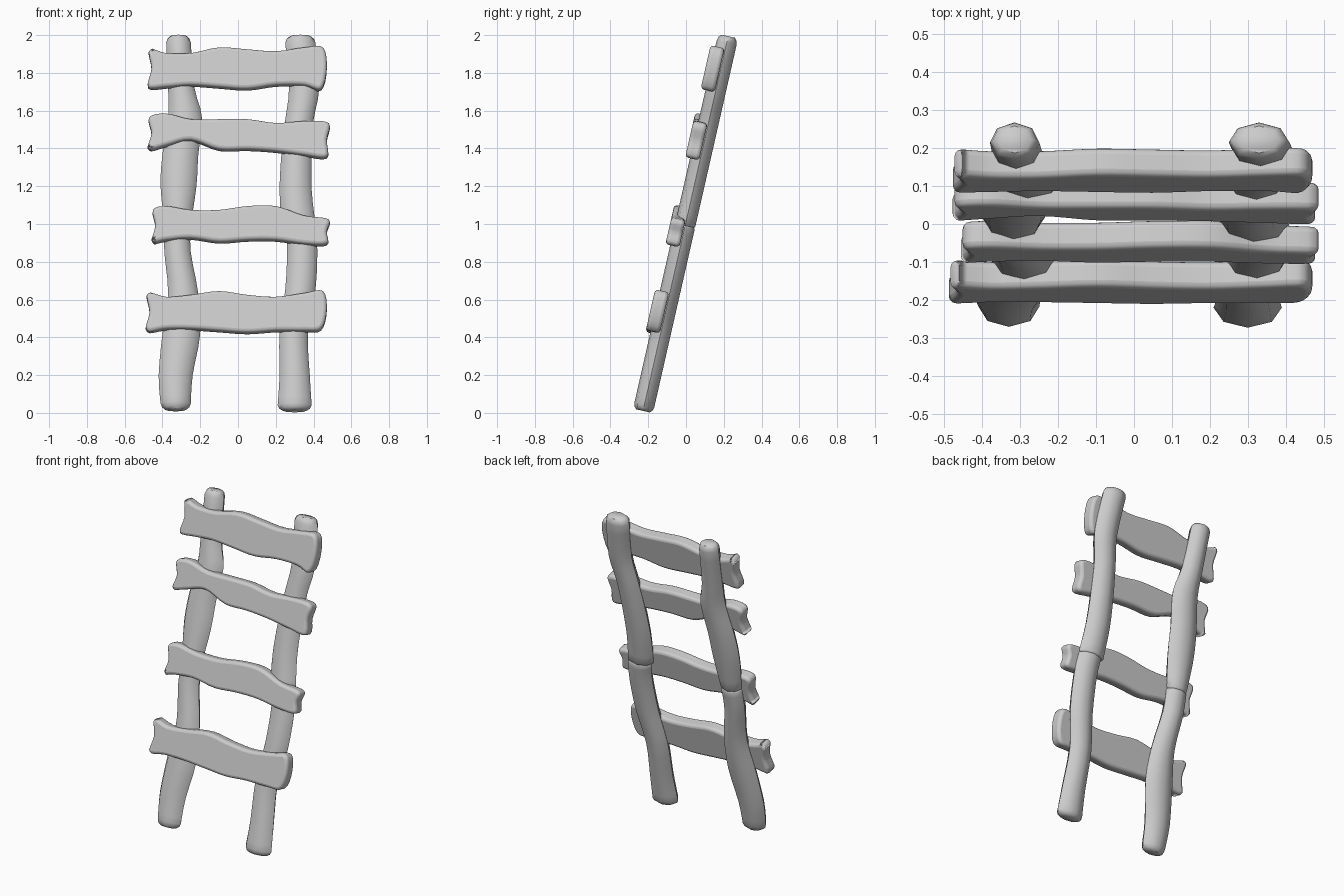
import bpy, bmesh, math
from mathutils import Vector

cube = bpy.data.objects.get("Cube")
if cube:
    bpy.data.objects.remove(cube, do_unlink=True)

LEAN = math.radians(12.8)
FOOT_Y = -0.23
PLANK_Y = -0.042
PLANK_THICK = 0.076

grey = bpy.data.materials.new("plain grey")
grey.use_nodes = True
colour = (0.6, 0.6, 0.6, 1)
grey.diffuse_color = colour
grey.node_tree.nodes["Principled BSDF"].inputs["Base Color"].default_value = colour


def finish(name, bm, bevel=0):
    """Turn a bmesh into a leaning, smooth-shaded part."""
    bmesh.ops.recalc_face_normals(bm, faces=bm.faces)
    mesh = bpy.data.meshes.new(name)
    bm.to_mesh(mesh)
    bm.free()
    mesh.materials.append(grey)
    obj = bpy.data.objects.new(name, mesh)
    bpy.context.collection.objects.link(obj)
    obj.location.y = FOOT_Y
    obj.rotation_euler.x = -LEAN
    if bevel:
        mod = obj.modifiers.new("rounded rim", 'BEVEL')
        mod.width = bevel
        mod.segments = 3
        mod.limit_method = 'ANGLE'
        mod.angle_limit = math.radians(60)
        mod.use_clamp_overlap = False
    bpy.ops.object.select_all(action='DESELECT')
    obj.select_set(True)
    bpy.context.view_layer.objects.active = obj
    bpy.ops.object.shade_smooth_by_angle(angle=math.radians(50))


def spline(pts, closed, steps):
    """Smooth curve through the points."""
    n = len(pts)
    pick = (lambda i: pts[i % n]) if closed else (lambda i: pts[min(max(i, 0), n - 1)])
    out = []
    for i in range(n if closed else n - 1):
        a, b, c, d = (pick(i + k) for k in (-1, 0, 1, 2))
        for s in range(steps):
            t = s / steps
            out.append(0.5 * (2 * b + (c - a) * t + (2 * a - 5 * b + 4 * c - d) * t * t
                              + (3 * b - a - 3 * c + d) * t ** 3))
    return out if closed else out + [pts[-1]]


def post(name, stations, round_low, round_high):
    """Eight-sided wobbly pole; stations are height, left edge, right edge in hundredths."""
    path = spline([Vector(s) / 100 for s in stations], False, 3)
    rows = [((l + r) / 2, (r - l) / 2, 1, z / math.cos(LEAN)) for z, l, r in path]
    for end, sign, size in ((0, -1, round_low), (-1, 1, round_high)):
        x, half, _, z = rows[end]
        tip = [(x, half, 0.9, z + sign * size * 0.6), (x, half, 0.68, z + sign * size)]
        rows = rows + tip if sign > 0 else tip[::-1] + rows
    bm = bmesh.new()
    rings = []
    for x, half, scale, z in rows:
        rings.append([bm.verts.new((x + half * scale * math.cos(a), 0.054 * scale * math.sin(a), z))
                      for a in (math.tau * k / 8 for k in range(8))])
    for low, high in zip(rings, rings[1:]):
        for k in range(8):
            j = (k + 1) % 8
            bm.faces.new((low[k], low[j], high[j], high[k]))
    bm.faces.new(rings[0])
    bm.faces.new(rings[-1])
    finish(name, bm)


def plank(name, left, right, tops, bottoms):
    """Wavy board; heights in hundredths at shared columns, right end as bottom, middle, top."""
    inner = (-38, -25, -10, 5, 20, 35)
    low = list(zip((left - 0.5, *inner, right[0]), bottoms))
    high = list(zip((left, *inner, right[2]), tops))
    mid_l = (left + 1.2, (tops[0] + bottoms[0]) / 2)
    mid_r = (right[1], (tops[-1] + bottoms[-1]) / 2)
    outline = spline([Vector(p) / 100 for p in low + [mid_r] + high[::-1] + [mid_l]], True, 4)
    bm = bmesh.new()
    front = bm.faces.new([bm.verts.new((p.x, PLANK_Y - PLANK_THICK / 2, (p.y - 0.009) / math.cos(LEAN)))
                          for p in outline])
    grown = bmesh.ops.extrude_face_region(bm, geom=[front])["geom"]
    bmesh.ops.translate(bm, vec=(0, PLANK_THICK, 0),
                        verts=[v for v in grown if isinstance(v, bmesh.types.BMVert)])
    finish(name, bm, 0.018)


# Side posts, each made of two butted lengths
post("right_post_lower", [(5, -41, -25), (20, -42, -24), (42, -40, -20), (63, -37, -21),
                          (85, -39, -25), (98, -39, -25)], 0.035, 0.02)
post("right_post_upper", [(100, -39, -25), (120, -41, -22), (137, -40, -21), (156, -37, -19),
                          (172, -37, -23), (196, -38, -25)], 0.02, 0.035)
post("left_post_lower", [(4, 21, 39), (20, 22, 38), (43, 22, 37), (65, 25, 41),
                         (86, 26, 42), (98, 25, 41)], 0.03, 0.02)
post("left_post_upper", [(100, 23, 41), (118, 22, 39), (137, 23, 39), (155, 25, 40),
                         (172, 27, 43), (196, 25, 41)], 0.02, 0.035)

# Rung planks from bottom to top
plank("rung_plank_1", -48, (44, 47, 45), (63, 61, 62, 64, 62, 61, 63, 64), (43, 44, 44, 43, 42, 43, 43, 44))
plank("rung_plank_2", -45, (47, 47, 48), (107, 109, 107, 107, 109, 109, 104, 102), (90, 91, 92, 90, 91, 91, 89, 89))
plank("rung_plank_3", -47, (47, 47, 48), (156, 158, 155, 155, 155, 153, 154, 153), (139, 141, 144, 139, 139, 138, 136, 135))
plank("rung_plank_4", -47, (44, 47, 45), (192, 190, 190, 193, 192, 191, 193, 193), (172, 172, 173, 172, 171, 173, 173, 171))
